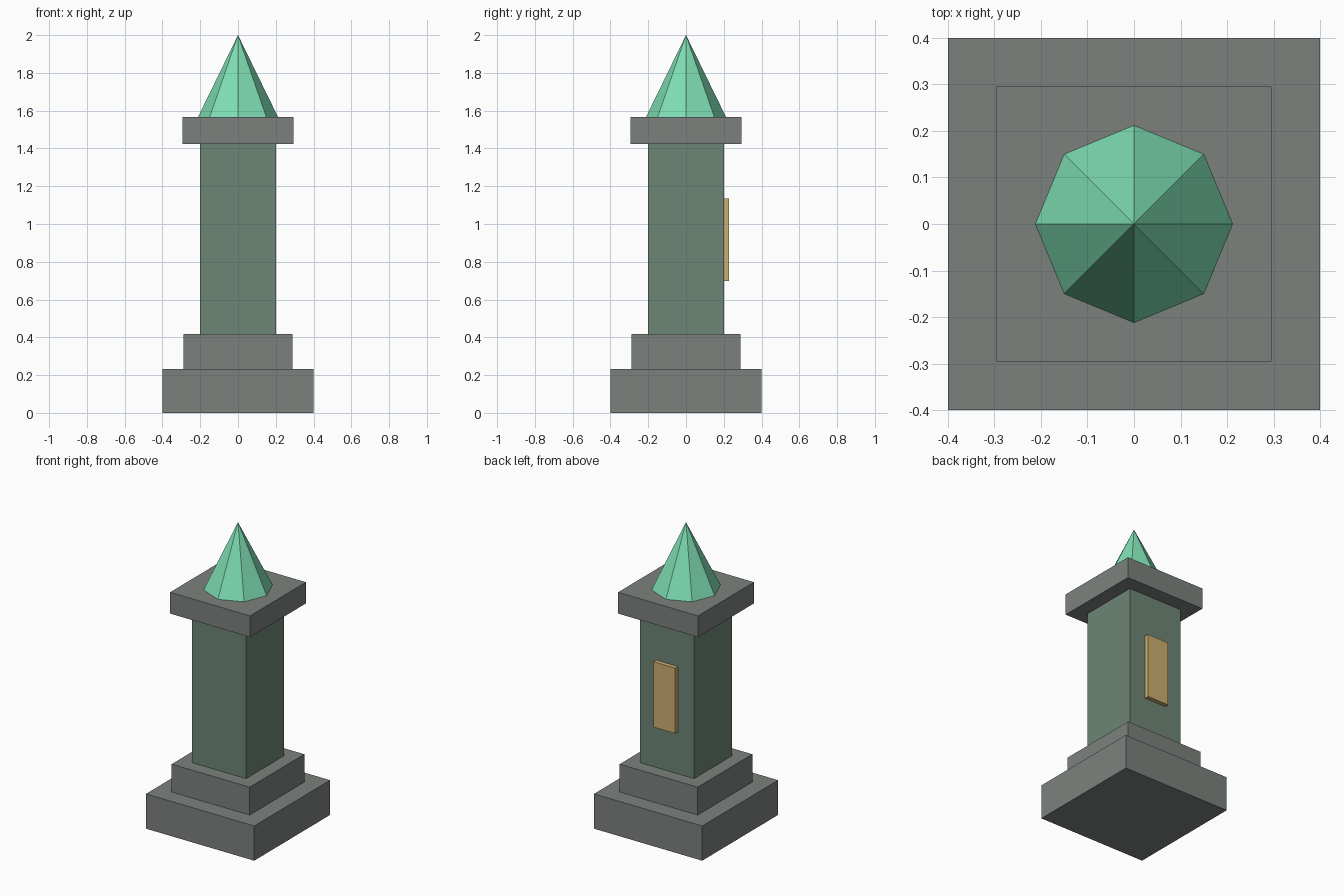
import bpy

default_cube = bpy.data.objects.get("Cube")
if default_cube:
    bpy.data.objects.remove(default_cube, do_unlink=True)


def make_material(name, rgb):
    mat = bpy.data.materials.new(name)
    mat.use_nodes = True
    color = (*rgb, 1.0)
    mat.diffuse_color = color
    mat.node_tree.nodes["Principled BSDF"].inputs["Base Color"].default_value = color
    return mat


def block(name, half_width, bottom, top, mat, y_min=None, y_max=None):
    """Box centred on x; square in plan unless a y range is given."""
    y_min = -half_width if y_min is None else y_min
    y_max = half_width if y_max is None else y_max
    bpy.ops.mesh.primitive_cube_add(
        size=1, location=(0, (y_min + y_max) / 2, (bottom + top) / 2))
    obj = bpy.context.object
    obj.name = name
    obj.scale = (2 * half_width, y_max - y_min, top - bottom)
    bpy.ops.object.transform_apply(location=False, rotation=False, scale=True)
    obj.data.materials.append(mat)
    return obj


stone = make_material("grey stone", (0.20, 0.222, 0.207))
shaft_green = make_material("dull green", (0.155, 0.235, 0.18))
copper = make_material("mint green", (0.21, 0.73, 0.455))
brass = make_material("brass", (0.62, 0.43, 0.165))

# Stepped base, shaft and cap slab
block("base_step", 0.40, 0.0, 0.232, stone)
block("plinth", 0.288, 0.232, 0.418, stone)
block("shaft", 0.20, 0.418, 1.424, shaft_green)
block("cap_slab", 0.295, 1.424, 1.566, stone)

# Raised plaque on the back of the shaft
block("plaque", 0.08, 0.698, 1.134, brass, y_min=0.196, y_max=0.228)

# Eight-sided spire
bpy.ops.mesh.primitive_cone_add(
    vertices=8, radius1=0.212, radius2=0, depth=0.434,
    location=(0, 0, 1.783))
spire = bpy.context.object
spire.name = "spire"
spire.data.materials.append(copper)
